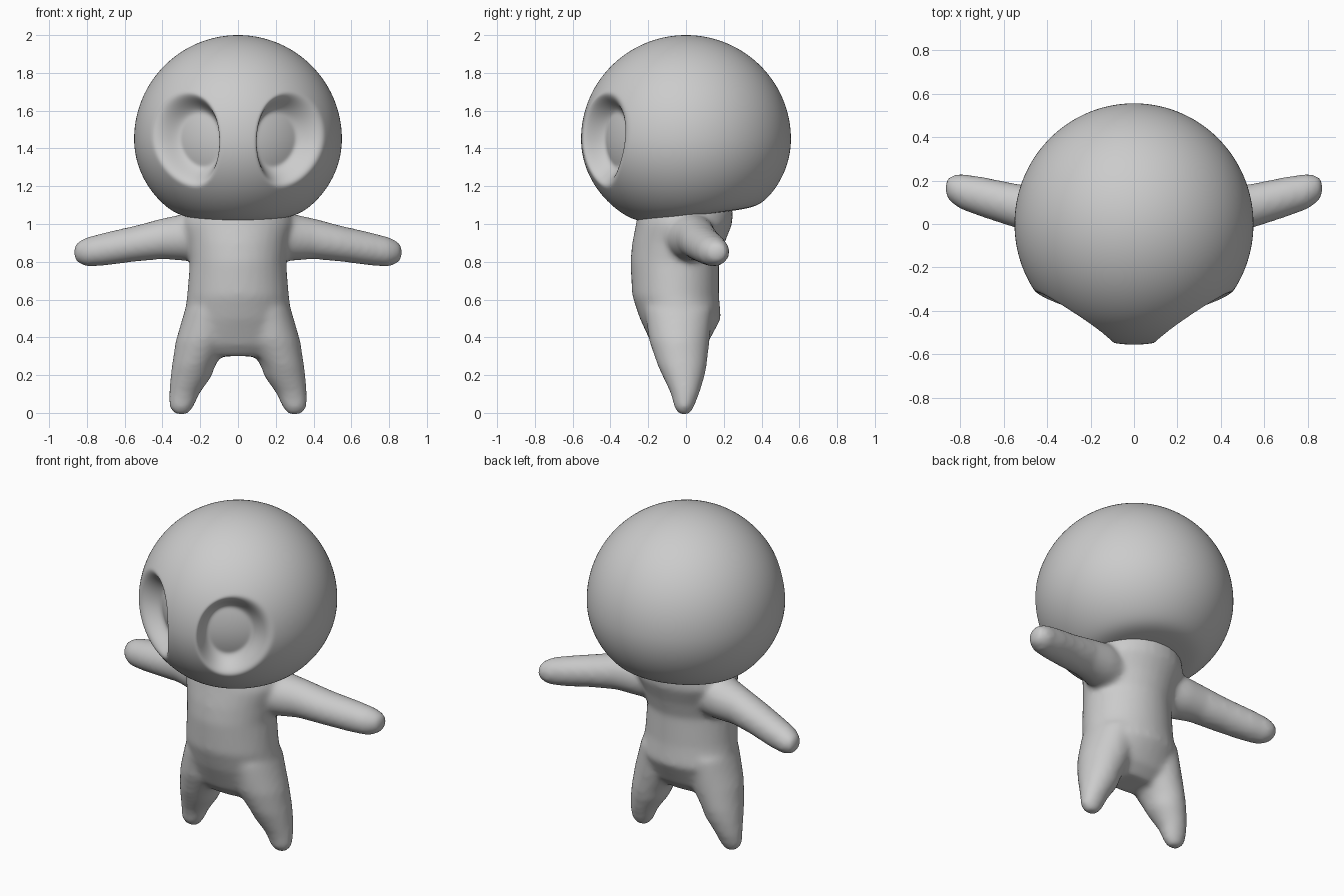
import bpy, bmesh, math
from mathutils import Vector

if "Cube" in bpy.data.objects:
    bpy.data.objects.remove(bpy.data.objects["Cube"])

grey = bpy.data.materials.new("plain grey")
grey.diffuse_color = (0.6, 0.6, 0.6, 1)
grey.use_nodes = True
grey.node_tree.nodes["Principled BSDF"].inputs["Base Color"].default_value = grey.diffuse_color


def finish(bm, name):
    bmesh.ops.recalc_face_normals(bm, faces=bm.faces)
    for f in bm.faces:
        f.smooth = True
    me = bpy.data.meshes.new(name)
    bm.to_mesh(me)
    bm.free()
    me.materials.append(grey)
    ob = bpy.data.objects.new(name, me)
    bpy.context.collection.objects.link(ob)
    return ob


def loft(bm, rings, axis, side=1, n=32):
    """Closed tube through ellipses (x, y, z, r1, r2) lying across the axis."""
    loops = []
    for x, y, z, r1, r2 in rings:
        loop = []
        for i in range(n):
            a = 2 * math.pi * i / n
            c, s = r1 * math.cos(a), r2 * math.sin(a)
            p = (x + c, y + s, z) if axis == 'Z' else (x, y + c, z + s)
            loop.append(bm.verts.new((side * p[0], p[1], p[2])))
        loops.append(loop)
    for a, b in zip(loops, loops[1:]):
        for i in range(n):
            j = (i + 1) % n
            bm.faces.new((a[i], a[j], b[j], b[i]))
    bm.faces.new(loops[0])
    bm.faces.new(loops[-1])


# Body: torso, legs and arms fused into one smooth skin
torso = [(0, -.04, .30, .20, .09), (0, -.035, .36, .29, .145),
         (0, -.03, .50, .285, .215), (0, -.055, .62, .27, .23),
         (0, -.06, .80, .255, .235), (0, -.04, .90, .27, .245),
         (0, -.01, 1.0, .30, .255), (0, 0, 1.09, .27, .25)]
leg = [(.15, -.04, .55, .13, .18), (.185, -.035, .38, .145, .16),
       (.235, -.02, .25, .115, .13), (.25, -.012, .19, .108, .11),
       (.285, -.005, .10, .08, .075), (.30, -.01, .03, .064, .052),
       (.30, -.01, -.008, .035, .03)]
arm = [(.10, 0, .93, .13, .13), (.28, .03, .93, .13, .125),
       (.40, .055, .922, .108, .108), (.55, .085, .895, .102, .095),
       (.70, .125, .868, .093, .088), (.80, .15, .852, .082, .078),
       (.85, .163, .85, .058, .055), (.868, .167, .85, .03, .03)]
bm = bmesh.new()
loft(bm, torso, 'Z')
for side in (-1, 1):
    loft(bm, leg, 'Z', side)
    loft(bm, arm, 'X', side)
body = finish(bm, "body")
rm = body.modifiers.new("fuse", 'REMESH')
rm.mode = 'VOXEL'
rm.voxel_size = 0.015
rm.use_smooth_shade = True
sm = body.modifiers.new("soften", 'SMOOTH')
sm.factor = 0.5
sm.iterations = 12

# Head: ball with flattened underside and two sunken eye sockets
R, CZ = 0.55, 1.45
bm = bmesh.new()
bmesh.ops.create_icosphere(bm, subdivisions=7, radius=R)
tilt = math.radians(13)
normal = Vector((.54, -.84, 0)).normalized()
across = Vector((-normal.y, normal.x, 0))
for v in bm.verts:
    side = 1 if v.co.x >= 0 else -1
    p = Vector((abs(v.co.x), v.co.y, v.co.z))
    if p.dot(normal) > 0:
        t, h = p.dot(across), p.z + .02
        u = t * math.cos(tilt) - h * math.sin(tilt)
        w = t * math.sin(tilt) + h * math.cos(tilt)
        # the socket narrows towards its lower end
        d = math.hypot(u / (.215 + .12 * w), w / .275)
        if d < 1:
            # steep inner and upper rim, gentle outer rim
            k = .5 + .25 * max(-1, min(1, u / .2))
            f = min(1, (1 - d) / k)
            p -= normal * .125 * f * f * (3 - 2 * f)
    z = p.z if p.z > 0 else p.z * .9
    z += CZ
    plane = 1.035 + .14 * p.y
    z = plane + .02 * math.log(1 + math.exp((z - plane) / .02))
    v.co = (side * p.x, p.y * 1.01, z)
head = finish(bm, "head")
soft = head.modifiers.new("soften", 'SMOOTH')
soft.factor = 0.5
soft.iterations = 4
